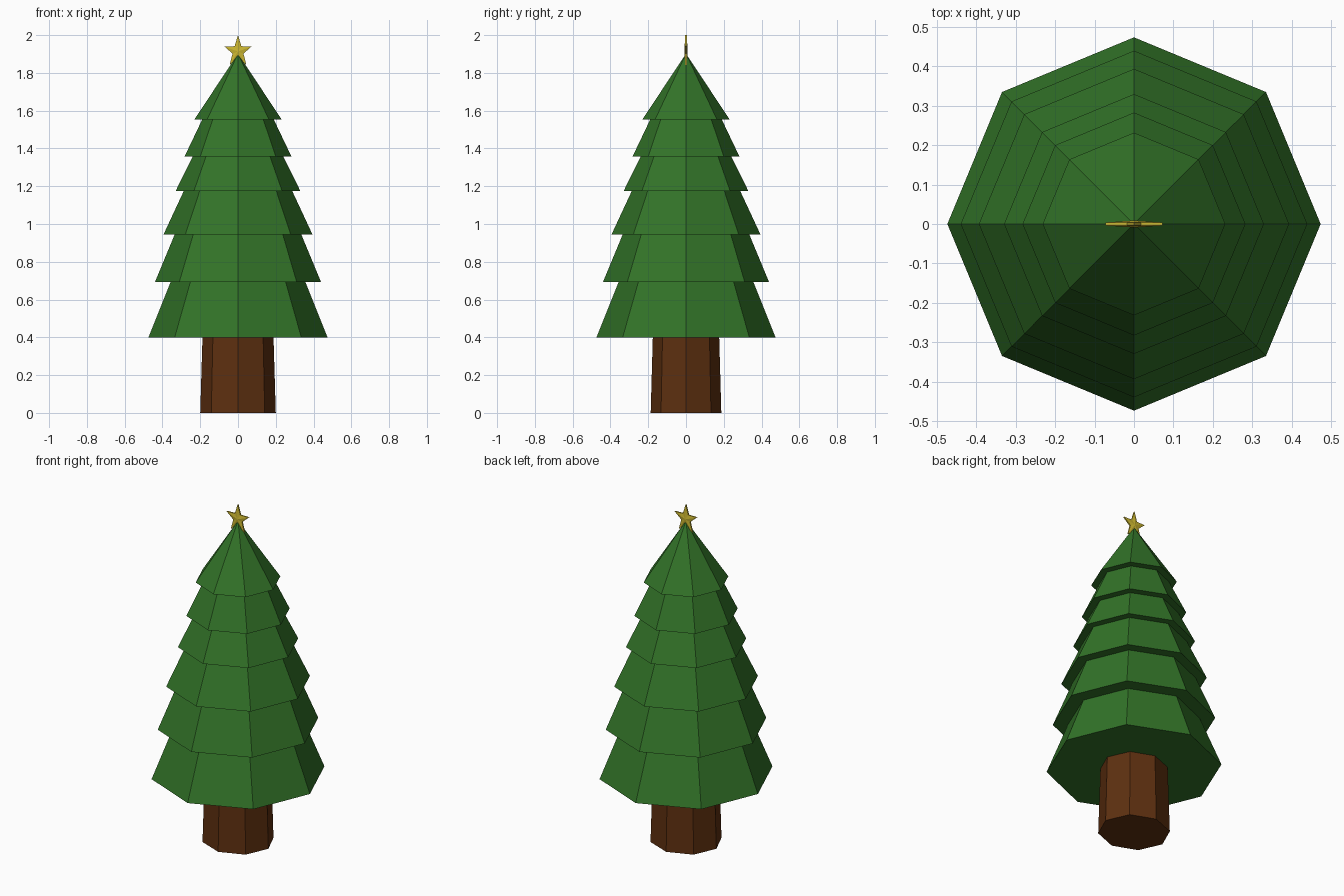
import bpy, bmesh, math

if "Cube" in bpy.data.objects:
    bpy.data.objects.remove(bpy.data.objects["Cube"])


def material(name, rgb):
    m = bpy.data.materials.new(name)
    m.diffuse_color = (*rgb, 1)
    m.use_nodes = True
    m.node_tree.nodes["Principled BSDF"].inputs["Base Color"].default_value = m.diffuse_color
    return m


def finish(bm, name, mat):
    bmesh.ops.recalc_face_normals(bm, faces=bm.faces)
    me = bpy.data.meshes.new(name)
    bm.to_mesh(me)
    bm.free()
    me.materials.append(mat)
    ob = bpy.data.objects.new(name, me)
    bpy.context.collection.objects.link(ob)
    return ob


def lathe(name, profile, mat, sides=8, sy=1.0):
    """Turn a (radius, z) profile into a flat-sided solid with capped ends."""
    bm = bmesh.new()
    rings = []
    for r, z in profile:
        rings.append([bm.verts.new((r * math.cos(i * math.tau / sides),
                                    r * sy * math.sin(i * math.tau / sides), z))
                      for i in range(sides)])
    for a, b in zip(rings, rings[1:]):
        for i in range(sides):
            j = (i + 1) % sides
            bm.faces.new((a[i], a[j], b[j], b[i]))
    bm.faces.new(rings[0])
    bm.faces.new(rings[-1])
    return finish(bm, name, mat)


green = material("pine green", (0.032, 0.171, 0.021))
brown = material("bark brown", (0.110, 0.029, 0.005))
gold = material("star gold", (0.60, 0.47, 0.03))

# trunk, slightly tapered and flattened
lathe("trunk", [(0.20, 0.0), (0.188, 0.40)], brown, sy=0.935)

# stepped foliage: (bottom z, bottom radius, top radius) of each tier
tiers = [(0.40, 0.474, 0.357), (0.692, 0.440, 0.335), (0.945, 0.394, 0.287),
         (1.175, 0.330, 0.240), (1.357, 0.283, 0.190), (1.552, 0.232, 0.001)]
tops = [t[0] for t in tiers[1:]] + [1.90]
profile = []
for (z, r0, r1), z1 in zip(tiers, tops):
    profile += [(r0, z), (r1, z1)]
lathe("foliage", profile, green)

# faceted five-pointed star with a raised centre on both sides
bm = bmesh.new()
cz, R = 1.913, 0.087
rims = []
for s in (-1, 1):
    rim = []
    for i in range(10):
        r = R if i % 2 == 0 else R * 0.40
        a = i * math.pi / 5
        rim.append(bm.verts.new((0.87 * r * math.sin(a), s * 0.004, cz + r * math.cos(a))))
    hub = bm.verts.new((0, s * 0.009, cz))
    for i in range(10):
        bm.faces.new((hub, rim[i], rim[(i + 1) % 10]))
    rims.append(rim)
for i in range(10):
    j = (i + 1) % 10
    bm.faces.new((rims[0][i], rims[0][j], rims[1][j], rims[1][i]))
finish(bm, "star", gold)
